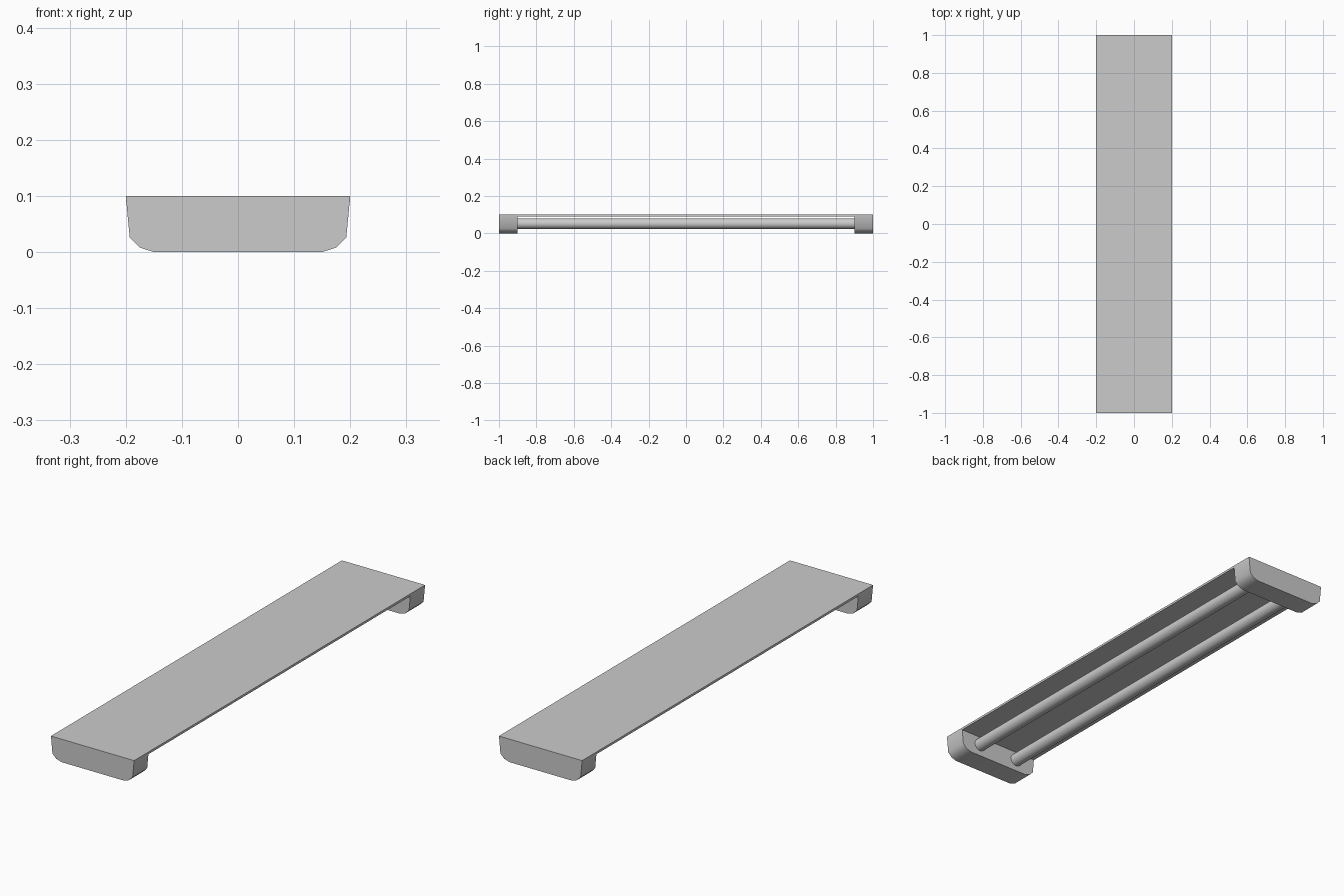
import bpy, bmesh, math

if "Cube" in bpy.data.objects:
    bpy.data.objects.remove(bpy.data.objects["Cube"])


def finish(name, bm, smooth_angle=None):
    bmesh.ops.recalc_face_normals(bm, faces=bm.faces[:])
    mesh = bpy.data.meshes.new(name)
    bm.to_mesh(mesh)
    bm.free()
    obj = bpy.data.objects.new(name, mesh)
    bpy.context.collection.objects.link(obj)
    if smooth_angle:
        bpy.ops.object.select_all(action='DESELECT')
        obj.select_set(True)
        bpy.context.view_layer.objects.active = obj
        bpy.ops.object.shade_smooth_by_angle(angle=math.radians(smooth_angle))
    return obj


def extrude_profile(name, points, y0, y1, smooth_angle=None):
    """Extrude an x-z outline along y."""
    bm = bmesh.new()
    face = bm.faces.new([bm.verts.new((x, y0, z)) for x, z in points])
    out = bmesh.ops.extrude_face_region(bm, geom=[face])
    verts = [v for v in out["geom"] if isinstance(v, bmesh.types.BMVert)]
    bmesh.ops.translate(bm, verts=verts, vec=(0, y1 - y0, 0))
    return finish(name, bm, smooth_angle)


# Thin mounting plate between the end caps
extrude_profile("mounting_plate",
                [(-0.2, 0.09), (0.2, 0.09), (0.2, 0.1), (-0.2, 0.1)], -0.9, 0.9)

# End caps: tapered sides with rounded lower corners
half = [(0.15, 0.0), (0.175, 0.008), (0.193, 0.026), (0.2, 0.1)]
outline = half + [(-x, z) for x, z in reversed(half)]
extrude_profile("front_end_cap", outline, -1.0, -0.9, 45)
extrude_profile("back_end_cap", outline, 0.9, 1.0, 45)

# Two long lamp tubes, ends seated in the caps
for name, x in (("left_tube", -0.1), ("right_tube", 0.1)):
    r = 0.028
    ring = [(x + r * math.cos(i * math.tau / 24), 0.052 + r * math.sin(i * math.tau / 24))
            for i in range(24)]
    extrude_profile(name, ring, -0.9, 0.9, 30)
